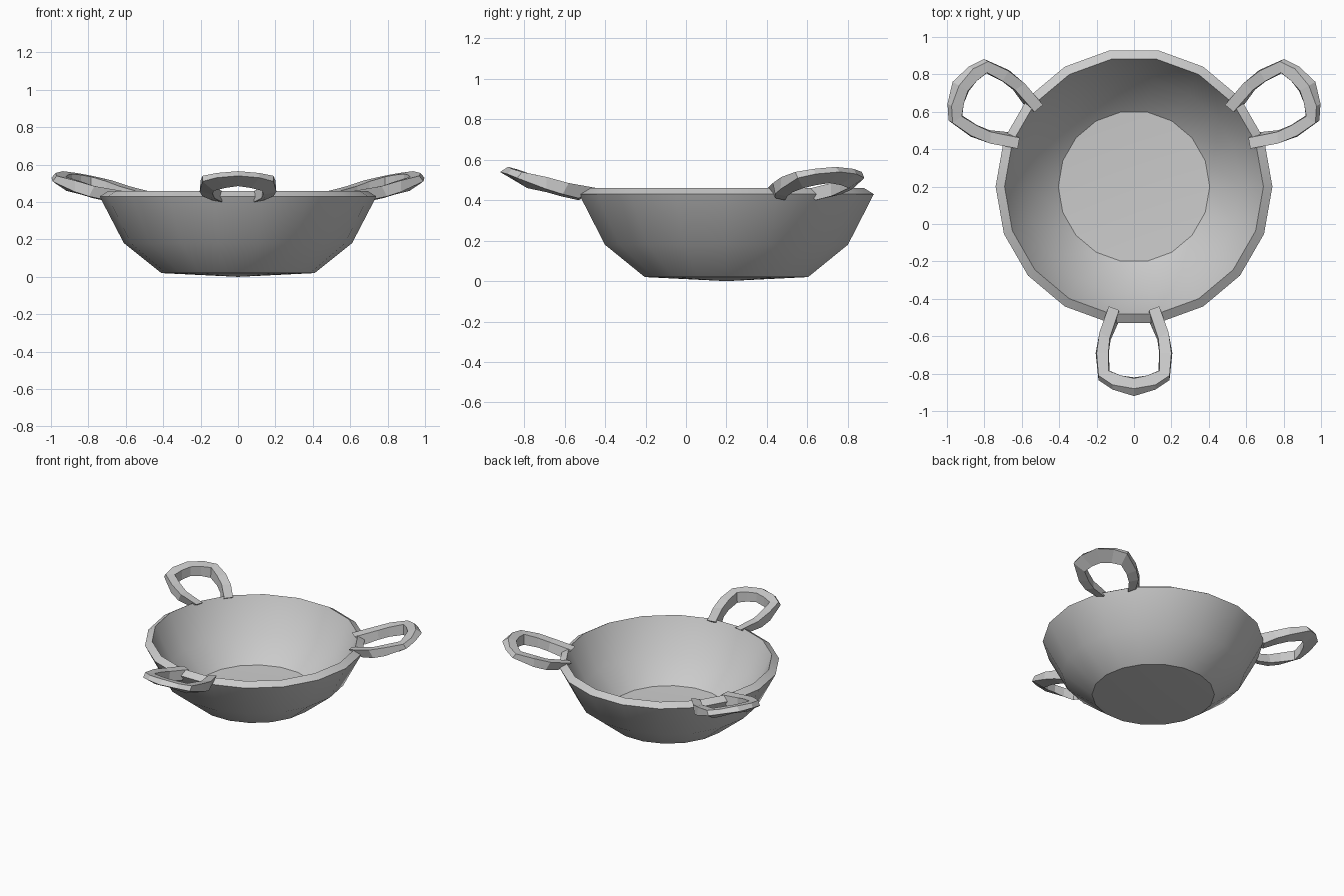
import bpy, bmesh
from math import radians, cos, sin
from mathutils import Matrix, Vector

if "Cube" in bpy.data.objects:
    bpy.data.objects.remove(bpy.data.objects["Cube"])

CENTRE = Vector((0, 0.2, 0))   # bowl axis
SIDES = 18


def finish(bm, name):
    bmesh.ops.recalc_face_normals(bm, faces=bm.faces)
    me = bpy.data.meshes.new(name)
    bm.to_mesh(me)
    bm.free()
    ob = bpy.data.objects.new(name, me)
    bpy.context.collection.objects.link(ob)
    return ob


def lathe(name, profile):
    """Revolve (radius, z) points whose two ends lie on the axis."""
    bm = bmesh.new()
    start = bm.verts.new(CENTRE + Vector((0, 0, profile[0][1])))
    end = bm.verts.new(CENTRE + Vector((0, 0, profile[-1][1])))
    angles = [radians(360 * i / SIDES) for i in range(SIDES)]
    rings = [[bm.verts.new(CENTRE + Vector((r * cos(a), r * sin(a), z))) for a in angles]
             for r, z in profile[1:-1]]
    for i in range(SIDES):
        j = (i + 1) % SIDES
        bm.faces.new((start, rings[0][j], rings[0][i]))
        for a, b in zip(rings, rings[1:]):
            bm.faces.new((a[i], a[j], b[j], b[i]))
        bm.faces.new((end, rings[-1][i], rings[-1][j]))
    return finish(bm, name)


# Bowl: outer shell, sloped rim, inner shell
bowl = lathe("bowl", [(0, 0), (0.41, 0.02), (0.61, 0.18), (0.74, 0.43),
                      (0.692, 0.46), (0.575, 0.22), (0.405, 0.07), (0, 0.05)])
bpy.context.view_layer.objects.active = bowl
bowl.select_set(True)
bpy.ops.object.shade_smooth_by_angle(angle=radians(30))

# Half of a handle: sections of inner top, outer top, outer bottom, inner bottom
HALF = [
    ((.08, -.46, .455), (.135, -.44, .46), (.14, -.53, .41), (.085, -.53, .40)),
    ((.13, -.61, .485), (.185, -.58, .485), (.19, -.61, .43), (.125, -.62, .42)),
    ((.137, -.69, .51), (.20, -.69, .515), (.205, -.69, .455), (.135, -.69, .44)),
    ((.135, -.785, .535), (.19, -.81, .54), (.19, -.835, .51), (.13, -.785, .46)),
    ((.07, -.81, .545), (.115, -.86, .555), (.115, -.885, .53), (.07, -.81, .475)),
    ((0, -.825, .55), (0, -.88, .565), (0, -.92, .54), (0, -.82, .485)),
]


def handle(name, degrees):
    """Bridge the sections into a loop, mirrored in x, turned about the bowl axis."""
    turn = (Matrix.Translation(CENTRE) @ Matrix.Rotation(radians(degrees), 4, 'Z')
            @ Matrix.Translation(-CENTRE))
    sections = HALF + [[(-x, y, z) for x, y, z in s] for s in HALF[-2::-1]]
    bm = bmesh.new()
    rings = [[bm.verts.new(turn @ Vector(p)) for p in s] for s in sections]
    for a, b in zip(rings, rings[1:]):
        for i in range(4):
            j = (i + 1) % 4
            bm.faces.new((a[i], a[j], b[j], b[i]))
    bm.faces.new(rings[0][::-1])
    bm.faces.new(rings[-1])
    return finish(bm, name)


# Three loop handles spaced evenly round the rim
for label, angle in (("front", 0), ("right", 120), ("left", 240)):
    handle(label + "_handle", angle)
